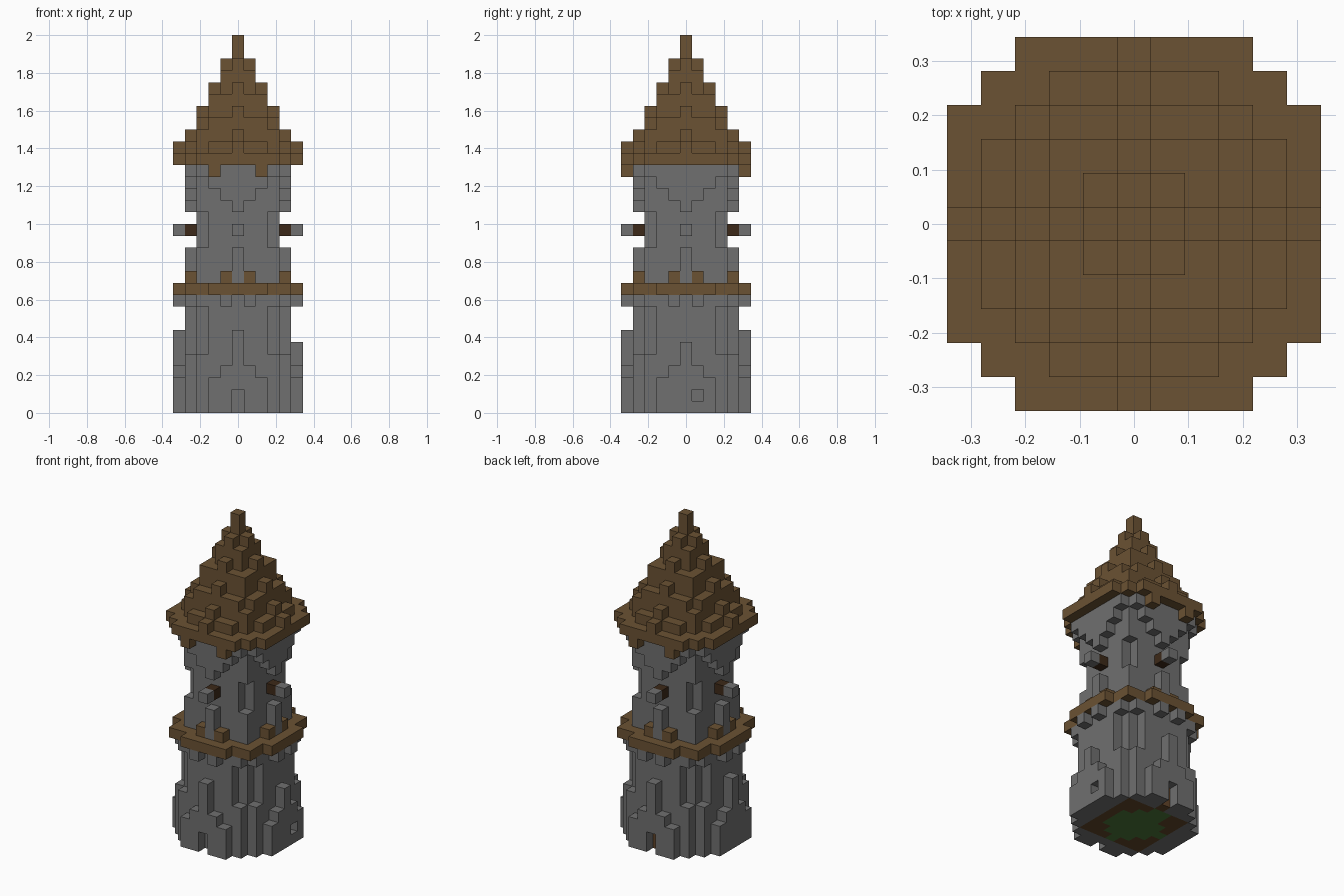
import bpy, bmesh
from mathutils import Vector

cube = bpy.data.objects.get("Cube")
if cube:
    bpy.data.objects.remove(cube)

U = 2 / 32                       # block size
cells = {}                       # (x, y, z) -> (part, colour)


def material(name, rgb):
    m = bpy.data.materials.new(name)
    m.use_nodes = True
    m.diffuse_color = (*rgb, 1)
    m.node_tree.nodes["Principled BSDF"].inputs["Base Color"].default_value = (*rgb, 1)
    return m


COLOURS = {
    "stone": material("grey stone", (0.16, 0.16, 0.16)),
    "wood": material("brown wood", (0.147, 0.084, 0.033)),
    "dark": material("dark wood", (0.046, 0.022, 0.009)),
    "dirt": material("dirt", (0.12, 0.058, 0.022)),
    "grass": material("grass", (0.07, 0.18, 0.04)),
}


def block(part, colour, x, y, layers):
    for z in layers:
        cells[(x, y, z)] = (part, colour)


def slab(part, colour, layers, keep):
    """Fill layers wherever keep(larger, smaller) distance from the axis holds."""
    for x in range(-5, 6):
        for y in range(-5, 6):
            if keep(max(abs(x), abs(y)), min(abs(x), abs(y))):
                block(part, colour, x, y, layers)


def four_sides(part, colour, r, t, layers):
    """Repeat a block at distance r and sideways offset +-t on every side."""
    for s in (-1, 1):
        for o in {-t, t}:
            block(part, colour, o, s * r, layers)
            block(part, colour, s * r, o, layers)


# Lower tower: rounded shaft with buttresses stepping out at the foot
slab("lower_walls", "stone", range(0, 10), lambda a, b: a <= 4 and a + b <= 6)
for t, height in enumerate((7, 4, 3)):
    four_sides("buttresses", "stone", 5, t, range(height))
four_sides("buttresses", "stone", 4, 3, range(5))
del cells[(5, 0, 6)]

# Small openings in the foot
for hole in ((0, -5, 0), (0, -5, 1), (0, 5, 0), (0, 5, 1), (5, 1, 1)):
    del cells[hole]
block("back_opening", "dirt", 0, 4, range(2))

# Ground under the tower
for x in range(-3, 4):
    for y in range(-3, 4):
        inner = abs(x) <= 2 and abs(y) <= 2 and abs(x) + abs(y) < 4
        edge = (y == 3 and -1 <= x <= 0) or (x, y) in ((-3, 0), (0, -3))
        block("ground", "grass" if inner or edge else "dirt", x, y, [0])

# Balcony ring with stone brackets and wooden posts
four_sides("ring_brackets", "stone", 5, 1, [9])
four_sides("ring_brackets", "stone", 4, 3, [9])
slab("balcony_ring", "wood", [10], lambda a, b: a <= 4 or b <= 2)
four_sides("ring_posts", "wood", 4, 1, [11])

# Upper tower: square shaft, corners notched in the middle
slab("upper_walls", "stone", range(11, 21), lambda a, b: a <= 3)
for x in (-3, 3):
    for y in (-3, 3):
        for z in (14, 15, 16):
            del cells[(x, y, z)]
four_sides("wall_ribs", "stone", 4, 0, range(11, 14))

# Beams sticking out of each wall
four_sides("beams", "dark", 4, 0, [15])
four_sides("beam_ends", "stone", 5, 0, [15])

# Corbels widening up to the eaves
for t in range(4):
    four_sides("corbels", "stone", 4, t, range(17 + t, 21))

# Roof: wide eaves and a steep stepped spire with ridges
for x in (-2, 2):
    for y in (-5, 5):
        block("eave_drops", "wood", x, y, [20])
slab("eaves", "wood", [21], lambda a, b: a + b <= 8)
for x in range(-4, 5):
    for y in range(-4, 5):
        a, b = max(abs(x), abs(y)), min(abs(x), abs(y))
        height = int(11.5 - 2 * a - 0.75 * b)
        block("spire", "wood", x, y, range(22, 21 + height))
four_sides("spire", "wood", 5, 0, [22])

AXES = [Vector(v) for v in ((1, 0, 0), (0, 1, 0), (0, 0, 1))]


def build(part):
    """Mesh the exposed block sides of one part."""
    bm = bmesh.new()
    names = sorted({c for p, c in cells.values() if p == part})
    for cell, (p, colour) in cells.items():
        if p != part:
            continue
        centre = Vector((cell[0], cell[1], cell[2] + 0.5))
        for i in range(3):
            for s in (-1, 1):
                n = AXES[i] * s
                if tuple(int(c + d) for c, d in zip(cell, n)) in cells:
                    continue
                u, v = AXES[(i + 1) % 3] / 2, AXES[(i + 2) % 3] / 2 * s
                m = centre + n / 2
                corners = (m - u - v, m + u - v, m + u + v, m - u + v)
                face = bm.faces.new([bm.verts.new(c * U) for c in corners])
                face.material_index = names.index(colour)
    bmesh.ops.remove_doubles(bm, verts=bm.verts, dist=U / 100)
    mesh = bpy.data.meshes.new(part)
    bm.to_mesh(mesh)
    bm.free()
    for c in names:
        mesh.materials.append(COLOURS[c])
    bpy.context.scene.collection.objects.link(bpy.data.objects.new(part, mesh))


for part in sorted({p for p, c in cells.values()}):
    build(part)
